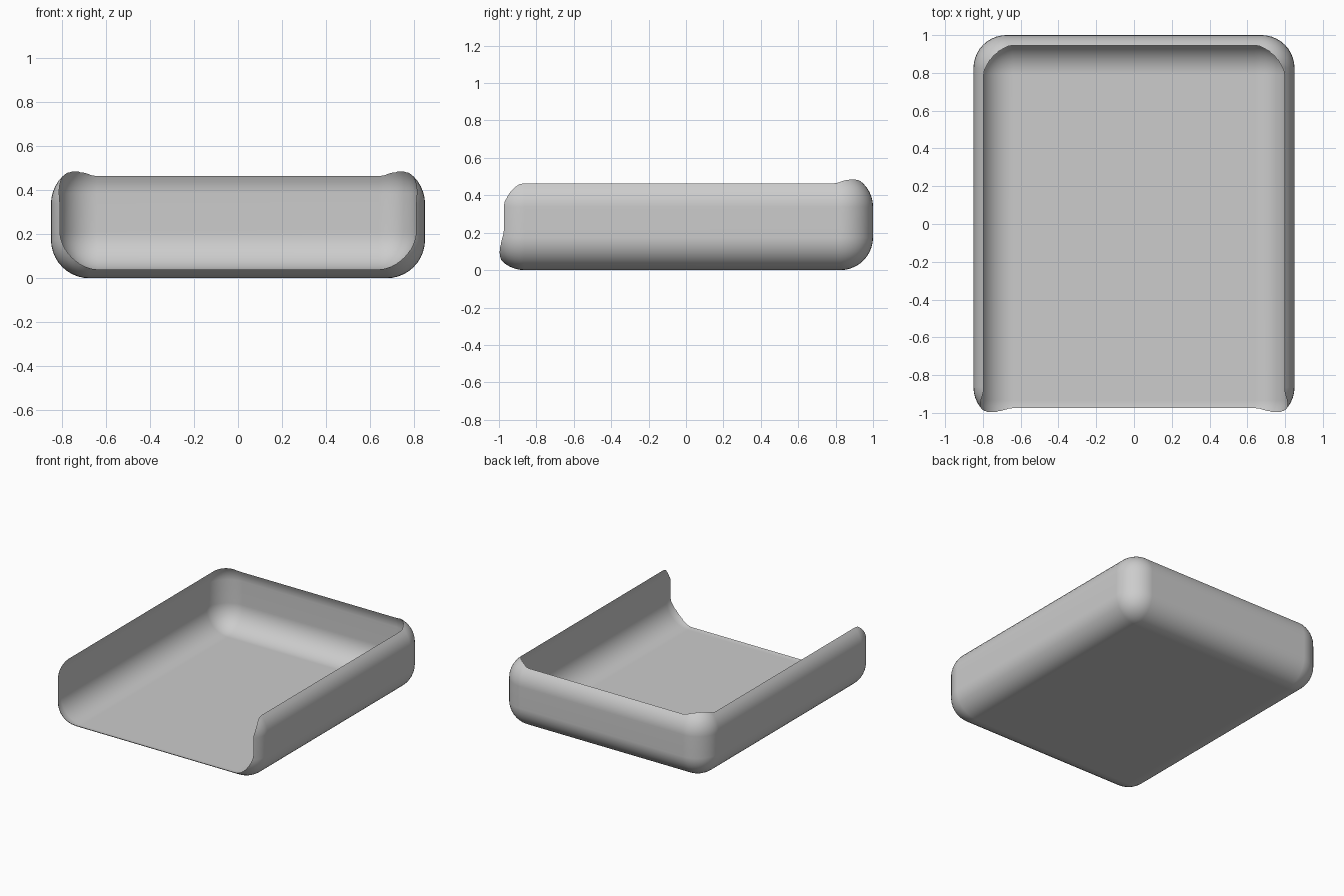
import bpy, bmesh
from mathutils import Vector

if "Cube" in bpy.data.objects:
    bpy.data.objects.remove(bpy.data.objects["Cube"])

R = 0.175          # rounding radius of shell and hollow
SEG = 10


def rounded_box(name, lo, hi):
    """Box between two corners with every edge rounded."""
    lo, hi = Vector(lo), Vector(hi)
    bm = bmesh.new()
    bmesh.ops.create_cube(bm, size=1)
    for v in bm.verts:
        v.co = [(lo[i] + hi[i]) / 2 + v.co[i] * (hi[i] - lo[i]) for i in range(3)]
    bmesh.ops.bevel(bm, geom=bm.edges[:], offset=R, offset_type='OFFSET',
                    segments=SEG, profile=0.5, affect='EDGES')
    for f in bm.faces:
        f.smooth = True
    mesh = bpy.data.meshes.new(name)
    bm.to_mesh(mesh)
    bm.free()
    ob = bpy.data.objects.new(name, mesh)
    bpy.context.collection.objects.link(ob)
    return ob


# outer shell, and a hollow that breaks out through the top and the front
tray = rounded_box("tray", (-0.85, -1.0385, 0), (0.85, 1.0, 0.513))
hollow = rounded_box("hollow", (-0.815, -1.109, 0.035), (0.815, 0.965, 0.56))
hollow.hide_render = True

cut = tray.modifiers.new("hollow out", 'BOOLEAN')
cut.operation = 'DIFFERENCE'
cut.solver = 'EXACT'
cut.object = hollow

# bake the cut and remove the helper
bpy.context.view_layer.update()
baked = bpy.data.meshes.new_from_object(
    tray.evaluated_get(bpy.context.evaluated_depsgraph_get()))
tray.modifiers.clear()
tray.data = baked
bpy.data.objects.remove(hollow)

# one colour
grey = bpy.data.materials.new("light grey")
grey.diffuse_color = (0.604, 0.604, 0.604, 1)
grey.use_nodes = True
grey.node_tree.nodes["Principled BSDF"].inputs["Base Color"].default_value = grey.diffuse_color
baked.materials.clear()
baked.materials.append(grey)
for p in baked.polygons:
    p.material_index = 0

# smooth surfaces with a crisp rim
bpy.context.view_layer.objects.active = tray
tray.select_set(True)
bpy.ops.object.shade_smooth_by_angle(angle=0.6)
weighted = tray.modifiers.new("even shading", 'WEIGHTED_NORMAL')
weighted.keep_sharp = True
